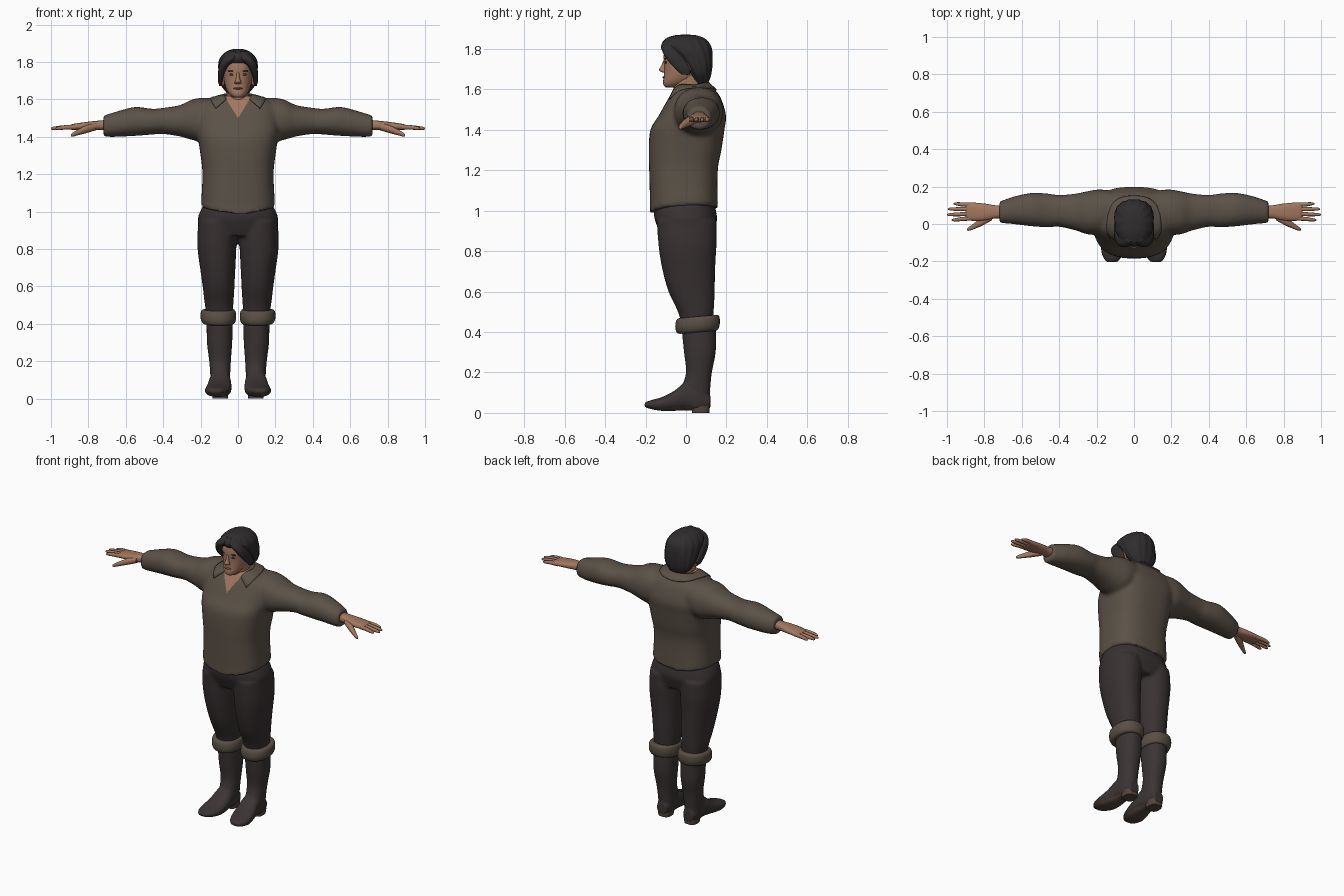
import bpy, bmesh, math
from mathutils import Vector, Matrix

def mat(name, *c):
    m = bpy.data.materials.new(name)
    m.diffuse_color = (*c, 1)
    return m

SHIRT = mat("olive cloth", .105, .084, .063)
PANTS = mat("dark cloth", .040, .031, .032)
BOOT = mat("dark leather", .043, .035, .034)
CUFF = mat("tan leather", .100, .079, .062)
SOLE = mat("sole brown", .085, .062, .048)
SKIN = mat("skin", .36, .185, .115)
LIP = mat("lip", .25, .10, .07)
HAIR = mat("hair black", .030, .026, .028)
EYE = mat("eye dark", .06, .045, .04)

def spline(rings, steps):
    """Catmull-Rom through a list of equal-length tuples."""
    out, n = [], len(rings)
    for i in range(n - 1):
        p = [rings[max(0, min(n - 1, i + k))] for k in (-1, 0, 1, 2)]
        for s in range(steps):
            t = s / steps
            out.append([.5 * (2 * b + (c - a) * t + (2 * a - 5 * b + 4 * c - d) * t * t
                              + (3 * b - a - 3 * c + d) * t ** 3) for a, b, c, d in zip(*p)])
    return out + [list(rings[-1])]

def loft(bm, axis, rings, p=2.2, n=32, steps=4, ridge=0, flip=False):
    """Rings are (position on axis, min a, max a, min b, max b)."""
    loops = []
    for t, a0, a1, b0, b1 in spline(rings, steps):
        loop = []
        for i in range(n):
            u = 2 * math.pi * i / n
            c, s = math.cos(u), math.sin(u)
            k = 1 + ridge * math.sin(15 * u)
            a = (a0 + a1) / 2 + k * (a1 - a0) / 2 * math.copysign(abs(c) ** (2 / p), c)
            b = (b0 + b1) / 2 + k * (b1 - b0) / 2 * math.copysign(abs(s) ** (2 / p), s)
            co = {'x': (t, a, b), 'y': (a, t, b), 'z': (a, b, t)}[axis]
            loop.append(bm.verts.new((-co[0] if flip else co[0], co[1], co[2])))
        loops.append(loop)
    for A, B in zip(loops, loops[1:]):
        for i in range(n):
            j = (i + 1) % n
            bm.faces.new((A[i], A[j], B[j], B[i]))
    bm.faces.new(loops[0])
    bm.faces.new(loops[-1])

def ball(bm, c, r):
    bmesh.ops.create_uvsphere(bm, u_segments=16, v_segments=10, radius=1,
                              matrix=Matrix.Translation(c) @ Matrix.Diagonal((*r, 1)))

def finish(name, bm, *mats, voxel=0, smooth=5, edge=50):
    bmesh.ops.recalc_face_normals(bm, faces=bm.faces)
    me = bpy.data.meshes.new(name)
    bm.to_mesh(me)
    bm.free()
    ob = bpy.data.objects.new(name, me)
    bpy.context.collection.objects.link(ob)
    if voxel:   # fuse overlapping lofts into one skin
        r = ob.modifiers.new("fuse", 'REMESH')
        r.mode, r.voxel_size = 'VOXEL', voxel
        s = ob.modifiers.new("soften", 'SMOOTH')
        s.iterations, s.factor = smooth, .5
        bpy.context.view_layer.update()
        new = bpy.data.meshes.new_from_object(ob.evaluated_get(bpy.context.evaluated_depsgraph_get()))
        ob.modifiers.clear()
        ob.data = me = new
    me.materials.clear()
    for m in mats:
        me.materials.append(m)
    me.polygons.foreach_set("use_smooth", [True] * len(me.polygons))
    me.set_sharp_from_angle(angle=math.radians(edge))
    return ob

# Shirt: torso and sleeves fused
bm = bmesh.new()
loft(bm, 'z', [(.985, -.195, .195, -.182, .16), (1.03, -.197, .197, -.178, .157),
               (1.2, -.19, .19, -.182, .157), (1.3, -.2, .2, -.184, .175),
               (1.4, -.215, .215, -.176, .19), (1.47, -.225, .225, -.135, .198),
               (1.55, -.215, .215, -.09, .175), (1.59, -.18, .18, -.065, .15),
               (1.62, -.09, .09, -.05, .12)], p=2.7, n=64)
for v in bm.verts:      # hem dips at the front centre
    if v.co.z < 1.1:
        v.co.z += .04 * min(1, (v.co.x / .195) ** 2 + (v.co.y > 0) * .6) * (1.1 - v.co.z) / .115
for f in (False, True):
    loft(bm, 'x', [(.08, -.02, .17, 1.42, 1.60), (.18, -.055, .185, 1.375, 1.61),
                   (.25, -.055, .175, 1.385, 1.598), (.31, -.035, .163, 1.402, 1.57),
                   (.4, -.015, .155, 1.415, 1.555), (.46, -.018, .163, 1.412, 1.55),
                   (.55, -.012, .166, 1.405, 1.56), (.65, 0, .145, 1.4, 1.535),
                   (.7, .004, .126, 1.4, 1.52), (.72, .008, .122, 1.405, 1.515)], p=2.2, flip=f)
shirt = finish("shirt", bm, SHIRT, SKIN, voxel=.011)

# Open neck: cut a V into the shirt front and colour it as skin
bm = bmesh.new()
bm.from_mesh(shirt.data)
for sx in (-1, 1):
    fs = [f for f in bm.faces if f.calc_center_median().y < .02 and f.calc_center_median().z > 1.47
          and abs(f.calc_center_median().x) < .12]
    geom = set(fs) | {e for f in fs for e in f.edges} | {v for f in fs for v in f.verts}
    bmesh.ops.bisect_plane(bm, geom=list(geom), plane_co=(0, 0, 1.5), plane_no=(sx, 0, -.62))
for f in bm.faces:
    c = f.calc_center_median()
    f.material_index = int(c.y < .02 and c.z > 1.5 and abs(c.x) < .62 * (c.z - 1.5))
bm.to_mesh(shirt.data)
bm.free()

# Collar: folded band round the neck with two points
bm = bmesh.new()
rows = []
for i in range(41):
    t = i / 20 - 1
    f = abs(t)
    a, b = math.pi / 2 + t * math.radians(138), math.pi / 2 + t * math.radians(122)
    top = Vector((.085 * math.cos(a), .03 + .085 * math.sin(a), 1.635 - .05 * f ** 3))
    ry = .115 if math.sin(b) > 0 else .2
    low = Vector((.135 * math.cos(b), .035 + ry * math.sin(b), 1.595 - .05 * f ** 3))
    rows.append([bm.verts.new(top.lerp(low, k / 5)) for k in range(6)])
for A, B in zip(rows, rows[1:]):
    for k in range(5):
        bm.faces.new((A[k], B[k], B[k + 1], A[k + 1]))
collar = finish("collar", bm, SHIRT)
w = collar.modifiers.new("rest on shirt", 'SHRINKWRAP')
w.target, w.wrap_mode, w.offset = shirt, 'OUTSIDE', .007
collar.modifiers.new("thickness", 'SOLIDIFY').thickness = .008

# Trousers: hips and two legs fused
bm = bmesh.new()
loft(bm, 'z', [(1.07, -.165, .165, -.14, .13), (1.0, -.203, .203, -.158, .148),
               (.95, -.215, .215, -.153, .153), (.87, -.2, .2, -.12, .13)], p=2.4, n=48)
for f in (False, True):
    loft(bm, 'z', [(.95, .008, .212, -.145, .15), (.85, .007, .218, -.138, .152),
                   (.78, .01, .214, -.13, .148), (.7, .014, .203, -.115, .144),
                   (.6, .019, .189, -.087, .142), (.5, .025, .177, -.04, .137),
                   (.43, .032, .165, -.02, .13)], flip=f)
finish("trousers", bm, PANTS, voxel=.01)

# Boots: shaft and foot fused, underside coloured as sole
bm = bmesh.new()
for f in (False, True):
    loft(bm, 'z', [(.46, .03, .172, -.022, .145), (.4, .028, .168, -.02, .148),
                   (.3, .031, .166, -.01, .147), (.2, .038, .154, 0, .128),
                   (.12, .042, .148, -.02, .12), (.03, .045, .145, -.01, .112)], flip=f)
    loft(bm, 'y', [(.12, .06, .13, .02, .09), (.06, .043, .148, .01, .13),
                   (0, .038, .154, .012, .15), (-.06, .034, .166, .01, .108),
                   (-.12, .04, .177, .01, .078), (-.17, .06, .17, .018, .064),
                   (-.205, .09, .148, .028, .052)], p=2.4, flip=f)
boots = finish("boots", bm, BOOT, SOLE, voxel=.008, smooth=4)
for q in boots.data.polygons:
    q.material_index = int(q.normal.z < -.65 and q.center.z < .06)

# Boot heels
bm = bmesh.new()
for f in (False, True):
    loft(bm, 'z', [(0, .055, .135, .03, .115), (.035, .05, .14, .025, .118)], p=3, steps=1, flip=f)
finish("boot_heels", bm, SOLE)

# Turned-down boot cuffs, slightly higher at the back
bm = bmesh.new()
for f in (False, True):
    loft(bm, 'z', [(.398, .03, .175, -.03, .15), (.405, .017, .19, -.045, .16),
                   (.43, .01, .2, -.053, .167), (.46, .012, .199, -.05, .166),
                   (.474, .02, .19, -.04, .158), (.476, .035, .17, -.02, .14)], flip=f)
for v in bm.verts:
    v.co.z += .09 * (v.co.y - .05)
finish("boot_cuffs", bm, CUFF)

# Hands: palm, four fingers and a thumb
bm = bmesh.new()
for f in (False, True):
    loft(bm, 'x', [(.66, .03, .1, 1.435, 1.495), (.74, .03, .1, 1.437, 1.487),
                   (.79, .02, .108, 1.437, 1.482), (.85, .016, .114, 1.437, 1.474),
                   (.89, .022, .114, 1.438, 1.467), (.9, .035, .105, 1.445, 1.46)], p=2.5, n=24, flip=f)
    for y, tip, y2 in ((.031, .975, .022), (.055, 1, .05), (.079, .995, .08), (.102, .965, .108)):
        loft(bm, 'x', [(.86, y - .011, y + .011, 1.44, 1.466), (.92, (y + y2) / 2 - .011, (y + y2) / 2 + .011, 1.439, 1.463),
                       (tip - .015, y2 - .008, y2 + .008, 1.437, 1.455),
                       (tip, y2 - .003, y2 + .003, 1.441, 1.448)], n=12, steps=3, flip=f)
    loft(bm, 'x', [(.76, .02, .07, 1.435, 1.475), (.81, -.008, .04, 1.42, 1.462),
                   (.85, -.025, .008, 1.41, 1.442), (.88, -.036, -.014, 1.402, 1.425),
                   (.893, -.033, -.024, 1.402, 1.413)], n=16, flip=f)
finish("hands", bm, SKIN)

# Head with neck, nose and ears
bm = bmesh.new()
loft(bm, 'z', [(1.48, -.07, .07, -.05, .09), (1.58, -.066, .066, -.058, .09),
               (1.62, -.06, .06, -.062, .085), (1.68, -.06, .06, -.06, .085)])
loft(bm, 'z', [(1.61, -.022, .022, -.1, -.04), (1.62, -.038, .038, -.111, -.01),
               (1.64, -.055, .055, -.113, .03), (1.67, -.068, .068, -.109, .07),
               (1.72, -.077, .077, -.108, .1), (1.77, -.08, .08, -.11, .11),
               (1.82, -.07, .07, -.095, .1), (1.85, -.04, .04, -.05, .06)], n=40)
loft(bm, 'z', [(1.682, -.007, .007, -.112, -.1), (1.687, -.018, .018, -.124, -.09),
               (1.697, -.016, .016, -.134, -.09), (1.715, -.01, .01, -.123, -.09),
               (1.745, -.008, .008, -.111, -.09)], n=16)
for sx in (-1, 1):
    ball(bm, (sx * .082, .005, 1.705), (.014, .02, .034))
finish("head", bm, SKIN)

# Eyes, brows and lips
bm = bmesh.new()
for sx in (-1, 1):
    ball(bm, (sx * .033, -.1, 1.733), (.014, .005, .006))
finish("eyes", bm, EYE)
bm = bmesh.new()
for sx in (-1, 1):
    ball(bm, (sx * .035, -.101, 1.752), (.02, .006, .004))
finish("eyebrows", bm, HAIR)
bm = bmesh.new()
ball(bm, (0, -.108, 1.659), (.024, .009, .006))
finish("lips", bm, LIP)

# Hair: ridged cap whose front edge sweeps back, and side locks from a centre parting
bm = bmesh.new()
loft(bm, 'z', [(1.625, -.05, .05, .05, .105), (1.65, -.072, .072, .03, .118),
               (1.68, -.092, .092, .01, .126), (1.72, -.102, .102, -.025, .131),
               (1.76, -.104, .104, -.06, .132), (1.79, -.104, .104, -.1, .13),
               (1.82, -.096, .096, -.119, .121), (1.85, -.07, .07, -.1, .095),
               (1.866, -.038, .038, -.06, .055), (1.87, -.012, .012, -.025, .02)], n=90, ridge=.018)
for f in (False, True):
    loft(bm, 'z', [(1.855, .004, .04, -.095, -.06), (1.82, .006, .08, -.122, -.05),
                   (1.785, .045, .1, -.116, -.03), (1.74, .072, .107, -.088, 0),
                   (1.70, .082, .107, -.05, .02), (1.672, .088, .1, -.02, .02)], n=20, flip=f)
finish("hair", bm, HAIR)
